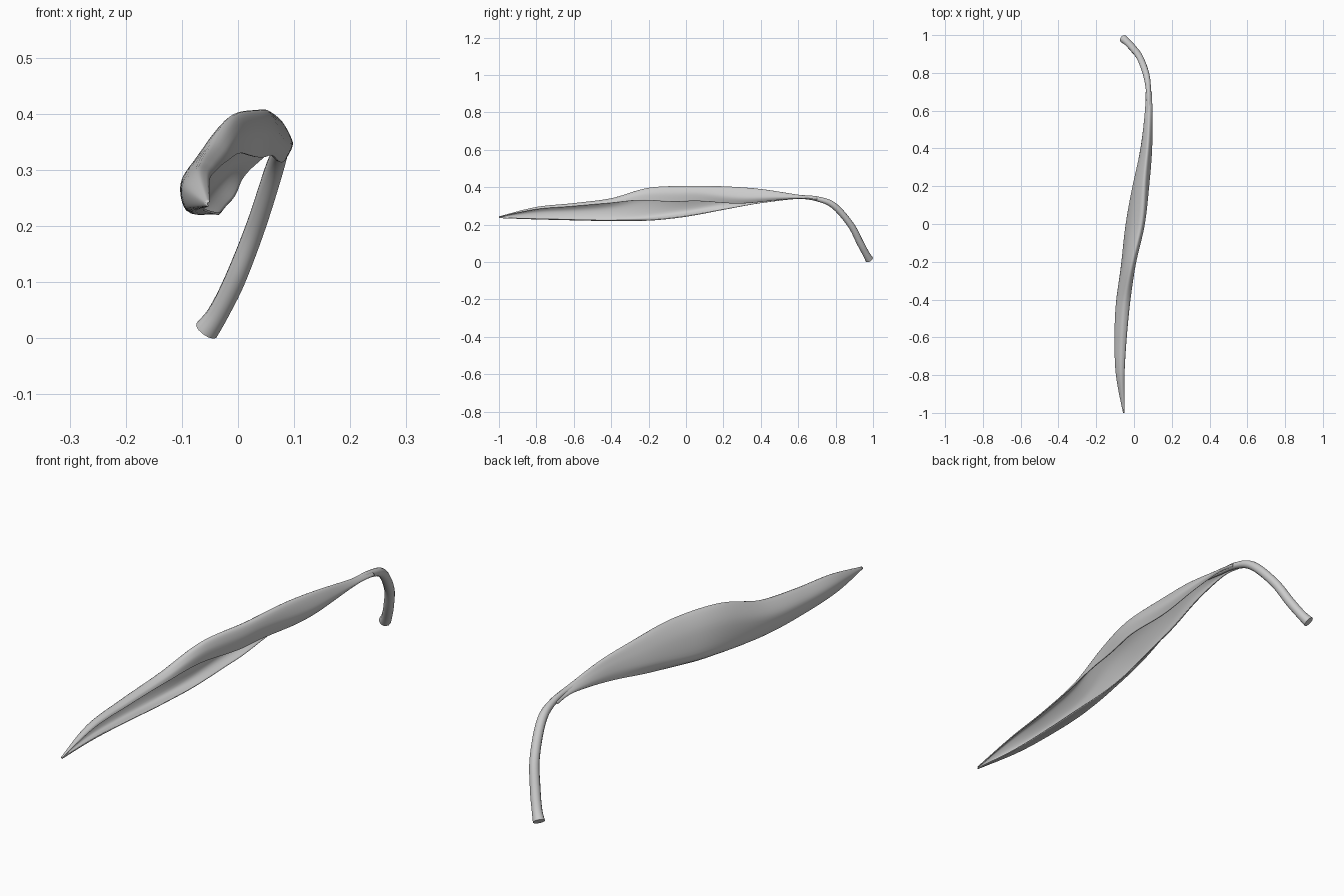
import bpy, bmesh
from mathutils import Vector

if "Cube" in bpy.data.objects:
    bpy.data.objects.remove(bpy.data.objects["Cube"])


def spline(keys, t):
    """Catmull-Rom through equally weighted keys, t in 0..len-1."""
    i = min(int(t), len(keys) - 2)
    f = t - i
    p1, p2 = keys[i], keys[i + 1]
    p0 = keys[i - 1] if i else p1
    p3 = keys[i + 2] if i + 2 < len(keys) else p2
    return [0.5 * (2 * b + (c - a) * f + (2 * a - 5 * b + 4 * c - d) * f * f
                   + (3 * b - a - 3 * c + d) * f ** 3)
            for a, b, c, d in zip(p0, p1, p2, p3)]


# Blade stations: y, left x, right x, bottom z, top z
stations = [
    (-1.0, -.056, -.052, .237, .242),
    (-.8, -.093, -.052, .230, .291),
    (-.6, -.100, -.040, .225, .311),
    (-.4, -.092, -.020, .221, .337),
    (-.2, -.068, .012, .222, .394),
    (0.0, -.042, .055, .244, .405),
    (.2, -.008, .078, .280, .403),
    (.4, .036, .094, .315, .388),
    (.6, .060, .095, .338, .358),
    (.7, .062, .093, .330, .346),
]
# Curled cross-sections in a unit box: tip half, middle, stalk end
section_tip = [(1, .85), (.87, .97), (.5, 1), (0, .6), (.15, .05), (.75, .02)]
section_mid = [(.95, .5), (1, .8), (.8, 1), (.3, .7), (0, .2), (.3, 0)]
section_end = [(.85, .1), (1, .45), (.65, 1), (.3, .75), (.05, .35), (0, 0)]


def section(y, s):
    if y < 0:
        a, b, f = section_mid, section_tip, min(1, -y / .5)
    else:
        a, b, f = section_mid, section_end, min(1, y / .4)
    f = f * f * (3 - 2 * f)
    return Vector(spline(a, s)).lerp(Vector(spline(b, s)), f)


# Leaf blade
ROWS, COLS = 90, 30
bm = bmesh.new()
grid = []
for i in range(ROWS + 1):
    y, l, r, b, t = spline(stations, i / ROWS * (len(stations) - 1))
    row = []
    for j in range(COLS + 1):
        u, v = section(y, j / COLS * 5)
        row.append(bm.verts.new((l + (r - l) * u, y, b + (t - b) * v)))
    grid.append(row)
for i in range(ROWS):
    for j in range(COLS):
        bm.faces.new((grid[i][j], grid[i][j + 1],
                      grid[i + 1][j + 1], grid[i + 1][j]))
bmesh.ops.recalc_face_normals(bm, faces=bm.faces)
mesh = bpy.data.meshes.new("leaf_blade")
bm.to_mesh(mesh)
bm.free()
blade = bpy.data.objects.new("leaf_blade", mesh)
bpy.context.collection.objects.link(blade)
solid = blade.modifiers.new("thickness", 'SOLIDIFY')
solid.thickness = .004
solid.offset = 0
for p in mesh.polygons:
    p.use_smooth = True

# Stalk: bent tube, thin where it runs into the blade (x, y, z, radius)
path = [(.070, .50, .362, .004), (.077, .60, .350, .009),
        (.077, .70, .338, .013), (.065, .79, .302, .017),
        (.032, .88, .200, .018), (-.005, .93, .105, .019),
        (-.035, .962, .045, .019), (-.056, .980, .014, .022)]
curve = bpy.data.curves.new("leaf_stalk", 'CURVE')
curve.dimensions = '3D'
curve.bevel_depth = 1
curve.bevel_resolution = 4
curve.use_fill_caps = True
line = curve.splines.new('POLY')
N = 50
line.points.add(N)
for k, pt in enumerate(line.points):
    x, y, z, r = spline(path, k / N * (len(path) - 1))
    pt.co = (x, y, z, 1)
    pt.radius = r
line.use_smooth = True
stalk = bpy.data.objects.new("leaf_stalk", curve)
bpy.context.collection.objects.link(stalk)
